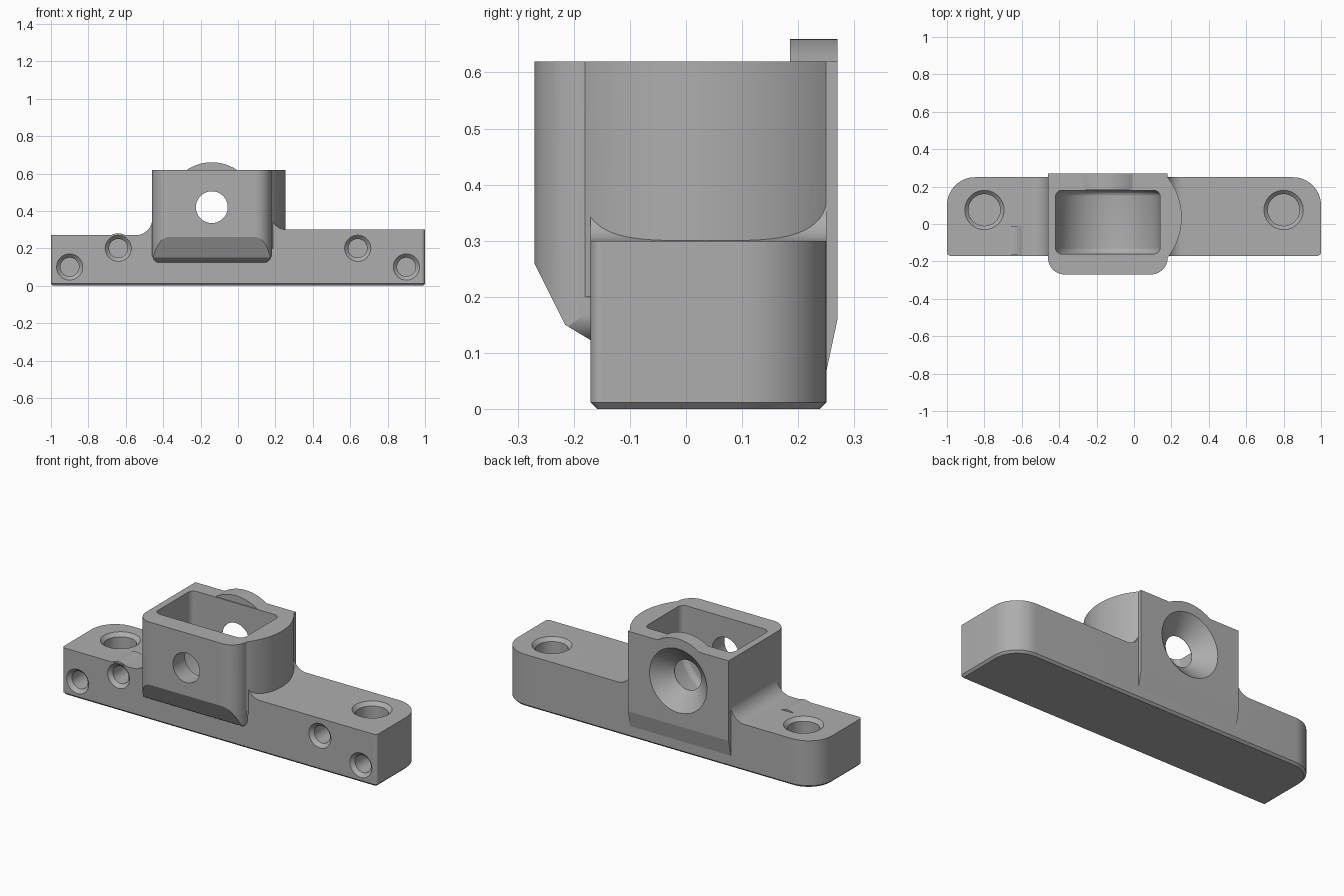
import bpy, bmesh
from math import sin, cos, pi, radians, tan, acos
from mathutils import Vector

cube = bpy.data.objects.get("Cube")
if cube:
    bpy.data.objects.remove(cube, do_unlink=True)

grey = bpy.data.materials.new("plain grey")
grey.use_nodes = True
colour = (0.42, 0.42, 0.42, 1)
grey.diffuse_color = colour
for node in grey.node_tree.nodes:
    if node.type == 'BSDF_PRINCIPLED':
        node.inputs["Base Color"].default_value = colour


def rounded(corners, steps=16):
    """Outline whose corners (u, v, radius) are filleted with arcs."""
    out = []
    for i, c in enumerate(corners):
        p = Vector(c[:2])
        r = c[2] if len(c) > 2 else 0
        if r <= 0:
            out.append(p)
            continue
        a = (Vector(corners[i - 1][:2]) - p).normalized()
        b = (Vector(corners[(i + 1) % len(corners)][:2]) - p).normalized()
        half = acos(a.dot(b)) / 2
        centre = p + (a + b).normalized() * r / sin(half)
        start = p + a * r / tan(half) - centre
        end = p + b * r / tan(half) - centre
        turn = start.angle_signed(end)
        for k in range(steps + 1):
            t = -turn * k / steps
            out.append(centre + Vector((start.x * cos(t) - start.y * sin(t),
                                        start.x * sin(t) + start.y * cos(t))))
    return out


def circle(u, v, r, n=64):
    return [Vector((u + r * cos(2 * pi * k / n), v + r * sin(2 * pi * k / n)))
            for k in range(n)]


def loft(name, rings, axis):
    """Closed solid through (outline, position) rings along an axis."""
    place = {'x': lambda p, t: (t, p[0], p[1]),
             'y': lambda p, t: (p[0], t, p[1]),
             'z': lambda p, t: (p[0], p[1], t)}[axis]
    bm = bmesh.new()
    loops = [[bm.verts.new(place(p, t)) for p in pts] for pts, t in rings]
    n = len(loops[0])
    for a, b in zip(loops, loops[1:]):
        for i in range(n):
            bm.faces.new((a[i], a[(i + 1) % n], b[(i + 1) % n], b[i]))
    bm.faces.new(loops[0])
    bm.faces.new(loops[-1])
    bmesh.ops.recalc_face_normals(bm, faces=bm.faces)
    mesh = bpy.data.meshes.new(name)
    bm.to_mesh(mesh)
    bm.free()
    mesh.materials.append(grey)
    obj = bpy.data.objects.new(name, mesh)
    bpy.context.collection.objects.link(obj)
    return obj


def prism(name, outline, axis, lo, hi):
    return loft(name, [(outline, lo), (outline, hi)], axis)


def combine(target, other, operation):
    mod = target.modifiers.new("combine", 'BOOLEAN')
    mod.operation = operation
    mod.solver = 'EXACT'
    mod.object = other
    bpy.context.view_layer.objects.active = target
    bpy.ops.object.modifier_apply(modifier=mod.name)
    bpy.data.objects.remove(other, do_unlink=True)


def drill(target, u, v, radius, rim, axis, surface, depth, inward):
    """Blind hole with a small countersunk rim."""
    rings = [(rim, -0.05), (rim, 0), (radius, 0.02), (radius, depth)]
    cutter = loft("hole_cutter", [(circle(u, v, r), surface + inward * d)
                                  for r, d in rings], axis)
    combine(target, cutter, 'DIFFERENCE')


# Base bar: plan with rounded rear corners and a chamfered foot
def bar_plan(d):
    return rounded([(-1 + d, -0.17 + d, 0.02 - d), (1 - d, -0.17 + d, 0.02 - d),
                    (1 - d, 0.25 - d, 0.15 - d), (-1 + d, 0.25 - d, 0.15 - d)])


body = loft("mounting_bracket", [(bar_plan(0.012), 0), (bar_plan(0), 0.012),
                                 (bar_plan(0), 0.6)], 'z')
# Stepped top, filleted into the housing
steps = rounded([(-1.1, -0.1), (1.1, -0.1), (1.1, 0.3), (0.178, 0.3, 0.08),
                 (0.178, 0.39), (-0.458, 0.39), (-0.458, 0.27, 0.09), (-1.1, 0.27)])
combine(body, prism("step_profile", steps, 'y', -0.5, 0.5), 'INTERSECT')

# Raised shoulder over one front hole
combine(body, prism("hole_shoulder", circle(-0.64, 0.2, 0.08), 'y', -0.165, -0.01), 'UNION')

# Housing: rounded plan, sloped underside, rounded lower corners
plan = rounded([(-0.46, 0.27), (-0.46, -0.27, 0.09), (0.18, -0.27, 0.09), (0.18, 0.27)])
housing = prism("housing", plan, 'z', 0.05, 0.62)
side = rounded([(-0.4, 0.8), (-0.27, 0.8), (-0.27, 0.26), (-0.215, 0.15), (-0.165, 0.12),
                (0.2, 0.12), (0.27, 0.2), (0.4, 0.2), (0.4, 0.8)][1:])
combine(housing, prism("side_profile", side, 'x', -0.7, 0.7), 'INTERSECT')
front = rounded([(-0.46, 0.12, 0.05), (0.18, 0.12, 0.05), (0.18, 0.8), (-0.46, 0.8)])
combine(housing, prism("front_profile", front, 'y', -0.5, 0.5), 'INTERSECT')

# Rear wedge blending the housing into the bar
wedge = rounded([(0.27, 0.4), (0.27, 0.16), (0.24, 0.02), (0.1, 0.02), (0.1, 0.4)])
combine(housing, prism("rear_wedge", wedge, 'x', -0.46, 0.18), 'UNION')

# Curved side bulge
sweep = radians(38.5)
arc = [Vector((-0.09 + 0.345 * cos(a), 0.035 + 0.345 * sin(a)))
       for a in (sweep * (k / 12 - 1) for k in range(25))]
bulge = [Vector((0.05, -0.18))] + arc + [Vector((0.05, 0.25))]
combine(housing, prism("side_bulge", bulge, 'z', 0.2, 0.62), 'UNION')
combine(body, housing, 'UNION')

# Round-bottomed pocket with soft ends
AX, AZ = -0.14, 0.42


def pocket_outline(d):
    w = 0.28 - d
    return rounded([(AX - w, AZ - w, w - 0.001), (AX + w, AZ - w, w - 0.001),
                    (AX + w, 0.8), (AX - w, 0.8)])


SOFT = 0.035
ends = [(SOFT * (1 - sin(k * pi / 12)), SOFT * (1 - cos(k * pi / 12))) for k in range(7)]
rings = [(pocket_outline(d), -0.16 + t) for d, t in ends]
rings += [(pocket_outline(d), 0.18 - t) for d, t in reversed(ends)]
combine(body, loft("pocket_cutter", rings, 'y'), 'DIFFERENCE')

# Arched rear boss, then the cross bore and its rear cone
combine(body, prism("rear_arch", circle(AX, AZ, 0.24), 'y', 0.185, 0.27), 'UNION')
bore = [(0.085, -0.4), (0.085, 0.182), (0.183, 0.27), (0.183, 0.4)]
combine(body, loft("bore_cutter", [(circle(AX, AZ, r), y) for r, y in bore], 'y'),
        'DIFFERENCE')

# Screw holes on the top and front of the bar
for s, top in ((-1, 0.27), (1, 0.3)):
    drill(body, s * 0.8, 0.075, 0.085, 0.105, 'z', top, 0.2, -1)
    drill(body, s * 0.9, 0.1, 0.05, 0.07, 'y', -0.17, 0.15, 1)
    drill(body, s * 0.64, 0.2, 0.05, 0.07, 'y', -0.17, 0.15, 1)

# Smooth curves, keep edges crisp
bpy.ops.object.select_all(action='DESELECT')
body.select_set(True)
bpy.context.view_layer.objects.active = body
bpy.ops.object.shade_smooth_by_angle(angle=radians(10))
